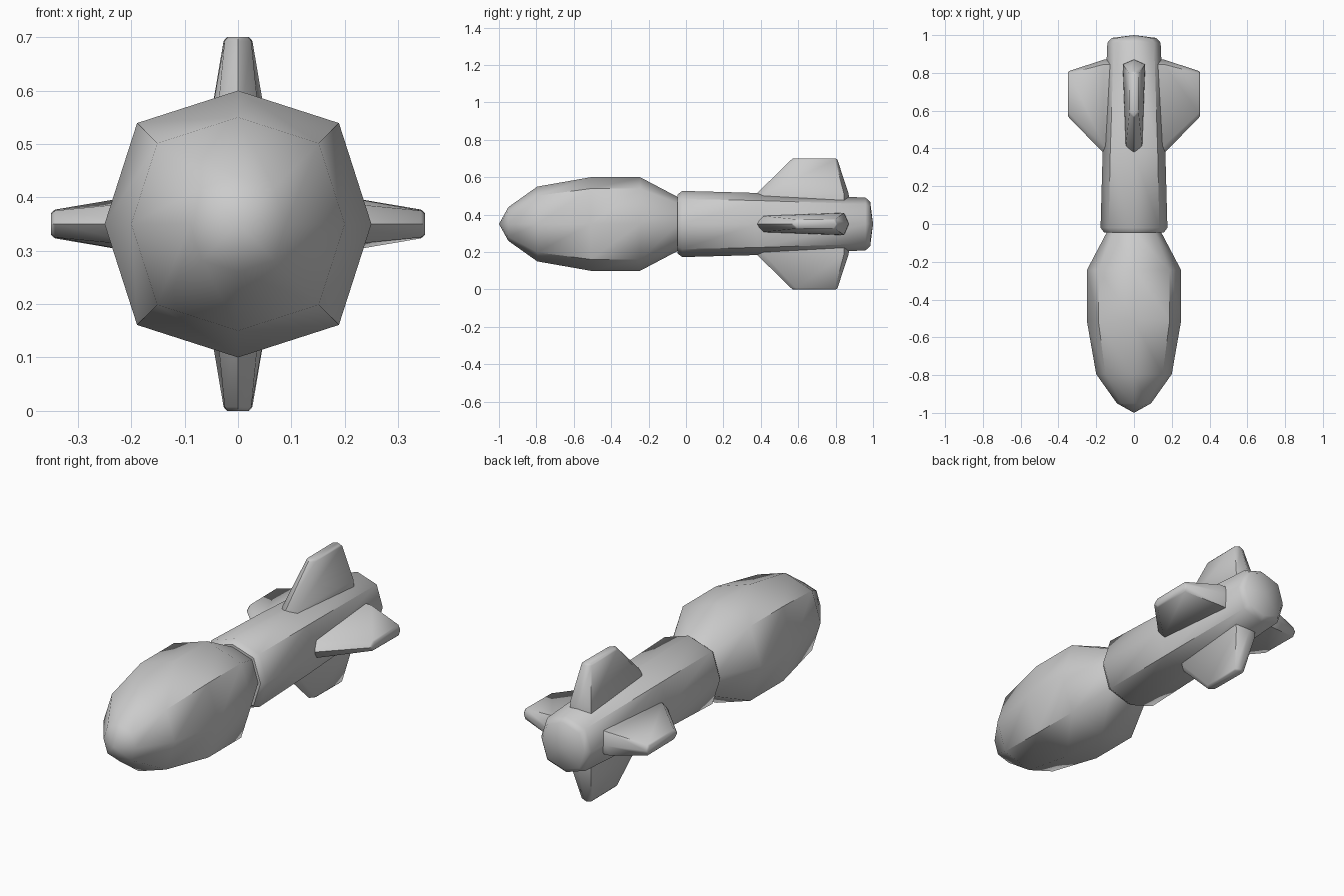
import bpy, bmesh
from math import sin, cos, pi, radians
from mathutils import Matrix, Vector

if "Cube" in bpy.data.objects:
    bpy.data.objects.remove(bpy.data.objects["Cube"])

CZ = 0.35  # height of the long axis


def finish(name, rings, angle, matrix=None):
    """Skin a list of equal-length point rings; one-point rings become tips."""
    bm = bmesh.new()
    loops = [[bm.verts.new(p) for p in ring] for ring in rings]
    for a, b in zip(loops, loops[1:]):
        n = max(len(a), len(b))
        for i in range(n):
            j = (i + 1) % n
            if len(a) == 1:
                bm.faces.new((a[0], b[i], b[j]))
            elif len(b) == 1:
                bm.faces.new((a[i], a[j], b[0]))
            else:
                bm.faces.new((a[i], a[j], b[j], b[i]))
    for end in (loops[0], loops[-1]):
        if len(end) > 2:
            bm.faces.new(end)
    if matrix:
        bm.transform(matrix)
    bmesh.ops.recalc_face_normals(bm, faces=bm.faces)
    me = bpy.data.meshes.new(name)
    bm.to_mesh(me)
    bm.free()
    ob = bpy.data.objects.new(name, me)
    bpy.context.collection.objects.link(ob)
    bpy.ops.object.select_all(action='DESELECT')
    ob.select_set(True)
    bpy.context.view_layer.objects.active = ob
    bpy.ops.object.shade_smooth_by_angle(angle=radians(angle))
    return ob


def octagon(y, r):
    """Eight-sided ring around the y axis, diagonals slightly fuller."""
    if r == 0:
        return [Vector((0, y, CZ))]
    pts = []
    for k in range(8):
        s = r * (1.07 if k % 2 else 1.0)
        pts.append(Vector((s * cos(k * pi / 4), y, CZ + s * sin(k * pi / 4))))
    return pts


# Bulbous warhead
nose = [(-1.0, 0), (-0.95, 0.09), (-0.795, 0.2), (-0.51, 0.25),
        (-0.245, 0.25), (-0.04, 0.142), (0.0, 0.12)]
finish("warhead", [octagon(y, r) for y, r in nose], 50)

# Tapered tail tube with a bevelled collar and shallow domed end
tube = [(-0.045, 0.12), (-0.045, 0.158), (-0.02, 0.177), (0.38, 0.166),
        (0.96, 0.141), (0.985, 0.118), (1.0, 0)]
finish("tail_tube", [octagon(y, r) for y, r in tube], 50)


def hexagon(h, y0, y1, y2, y3, w_front, w_back):
    """Pointed-ended fin cross-section at radial height h."""
    return [Vector(p) for p in ((0, y0, h), (w_front, y1, h), (w_back, y2, h),
                                (0, y3, h), (-w_back, y2, h), (-w_front, y1, h))]


# Four tapered fins around the tube
fin = [hexagon(0.11, 0.375, 0.415, 0.845, 0.872, 0.045, 0.06),
       hexagon(0.16, 0.375, 0.415, 0.845, 0.87, 0.043, 0.058),
       hexagon(0.343, 0.562, 0.588, 0.797, 0.81, 0.025, 0.027),
       hexagon(0.35, 0.572, 0.595, 0.79, 0.802, 0.019, 0.021)]
for i, side in enumerate(("top", "right", "bottom", "left")):
    place = Matrix.Translation((0, 0, CZ)) @ Matrix.Rotation(i * pi / 2, 4, 'Y')
    finish(side + "_fin", fin, 50, place)
